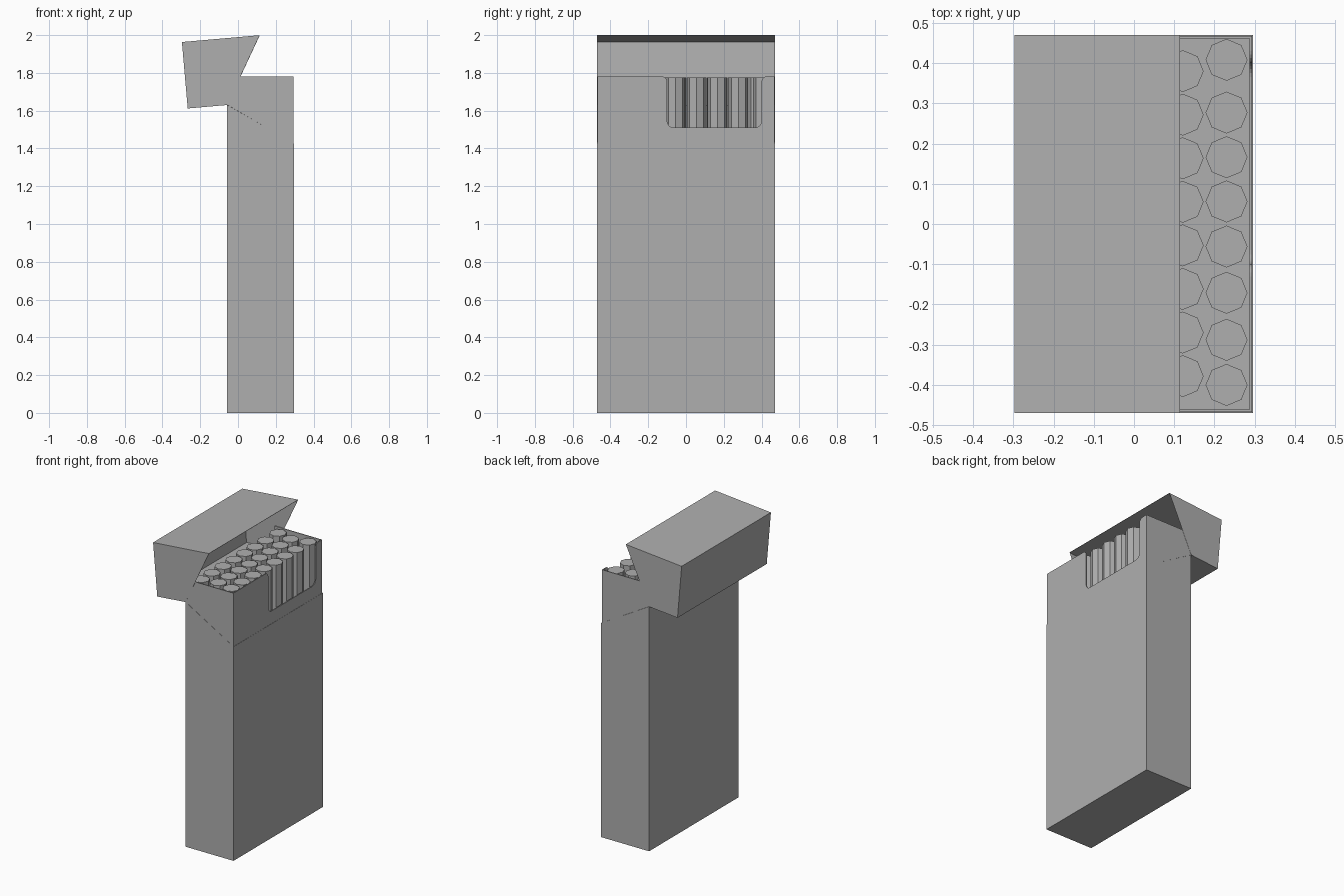
import bpy, bmesh
from math import radians, cos, sin
from mathutils import Matrix, Vector

cube = bpy.data.objects.get("Cube")
if cube:
    bpy.data.objects.remove(cube, do_unlink=True)

# One plain card colour
GREY = (0.43, 0.43, 0.43, 1)
card = bpy.data.materials.new("mid_grey")
card.use_nodes = True
card.diffuse_color = GREY
card.node_tree.nodes["Principled BSDF"].inputs["Base Color"].default_value = GREY

BACK, FRONT, HALF = -0.057, 0.296, 0.47
HINGE_Z, SLANT_Z, LID_Z = 1.63, 1.427, 1.84
SLEEVE_Z, WALL, GAP = 1.782, 0.006, 0.0025


def finish(bm, name):
    bmesh.ops.recalc_face_normals(bm, faces=bm.faces)
    mesh = bpy.data.meshes.new(name)
    bm.to_mesh(mesh)
    bm.free()
    mesh.materials.append(card)
    obj = bpy.data.objects.new(name, mesh)
    bpy.context.collection.objects.link(obj)
    return obj


def prism(points, depth):
    """Closed solid from a planar outline pushed along depth."""
    bm = bmesh.new()
    face = bm.faces.new([bm.verts.new(p) for p in points])
    out = bmesh.ops.extrude_face_region(bm, geom=[face])
    moved = [v for v in out["geom"] if isinstance(v, bmesh.types.BMVert)]
    bmesh.ops.translate(bm, verts=moved, vec=depth)
    bmesh.ops.recalc_face_normals(bm, faces=bm.faces)
    return bm


def open_carton(name, profile):
    """Thin carton whose mouth joins the last and first profile points."""
    bm = prism([(x, -HALF, z) for x, z in profile], Vector((0, 2 * HALF, 0)))
    ends = (profile[0], profile[-1])
    mouth = [f for f in bm.faces if all(
        any(abs(v.co.x - x) + abs(v.co.z - z) < 1e-4 for x, z in ends) for v in f.verts)]
    bmesh.ops.delete(bm, geom=mouth, context="FACES_ONLY")
    obj = finish(bm, name)
    mod = obj.modifiers.new("card_thickness", "SOLIDIFY")
    mod.thickness = 0.002
    mod.offset = -1
    return obj


def arc(cy, cz, r, start, end, steps=5):
    return [(cy + r * cos(radians(start + (end - start) * i / steps)),
             cz + r * sin(radians(start + (end - start) * i / steps))) for i in range(steps + 1)]


# Lower carton with a slanted mouth
open_carton("carton_body", [(FRONT, SLANT_Z), (FRONT, 0), (BACK, 0), (BACK, HINGE_Z)])

# Lid, modelled closed and then swung open around the hinge
lid = open_carton("lid", [(BACK, HINGE_Z), (BACK, LID_Z), (FRONT, LID_Z), (FRONT, SLANT_Z)])
hinge = Vector((BACK, 0, HINGE_Z))
lid.data.transform(Matrix.Translation(hinge) @ Matrix.Rotation(radians(-95), 4, "Y")
                   @ Matrix.Translation(-hinge))

# Inner sleeve front with a rounded cut-out
edge = HALF - GAP
outline = [(-edge, 1), (edge, 1), (edge, SLEEVE_Z)]
outline += arc(0.43, SLEEVE_Z - 0.03, 0.03, 90, 180)
outline += arc(0.365, 1.545, 0.035, 0, -90)
outline += arc(-0.065, 1.545, 0.035, -90, -180)
outline += arc(-0.13, SLEEVE_Z - 0.03, 0.03, 0, 90)
outline.append((-edge, SLEEVE_Z))
finish(prism([(FRONT - GAP, y, z) for y, z in outline], Vector((-WALL, 0, 0))), "sleeve_front")

# Inner sleeve sides
inner = FRONT - GAP - WALL
for side, label in ((1, "back"), (-1, "front")):
    corners = [(BACK + GAP, 1), (inner, 1), (inner, SLEEVE_Z), (BACK + GAP, SLEEVE_Z)]
    finish(prism([(x, side * edge, z) for x, z in corners], Vector((0, -side * WALL, 0))),
           "sleeve_side_" + label)

# Three rows of eight-sided sticks
OUTER_ROW = (0.408, 0.277, 0.166, 0.056, -0.056, -0.171, -0.288, -0.4)
for row, x in enumerate((0.23, 0.121, 0.01)):
    for i in range(8):
        y = 0.38 - 0.1083 * i if row == 1 else OUTER_ROW[i]
        bm = bmesh.new()
        bmesh.ops.create_cone(bm, cap_ends=True, segments=8, radius1=0.052, radius2=0.052,
                              depth=1.765, matrix=Matrix.Translation((x, y, 0.8925)))
        finish(bm, f"stick_{row + 1}_{i + 1}")
